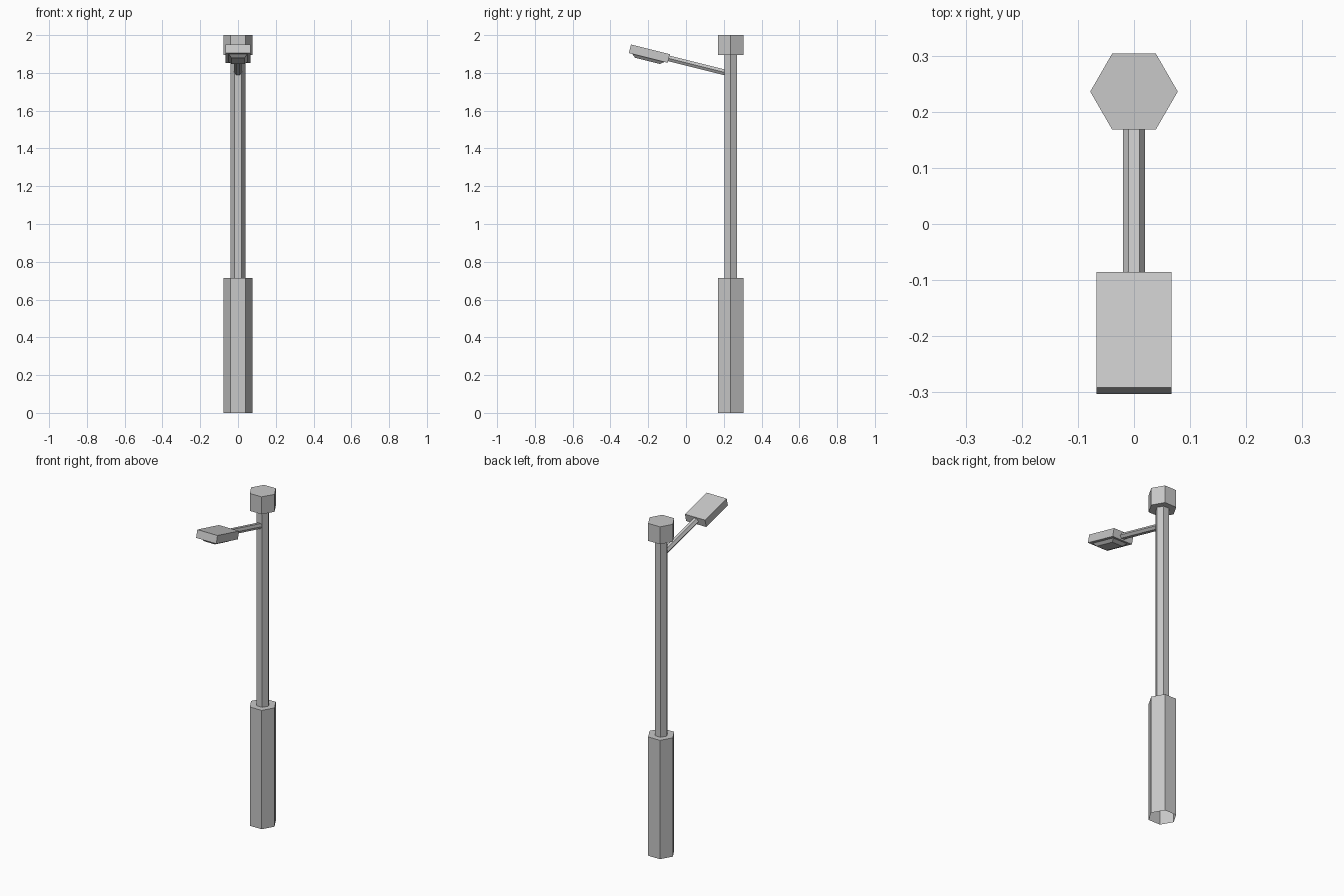
import bpy
import bmesh
import math
from mathutils import Matrix

if "Cube" in bpy.data.objects:
    bpy.data.objects.remove(bpy.data.objects["Cube"], do_unlink=True)

grey = bpy.data.materials.new("Painted grey metal")
grey.use_nodes = True
COLOUR = (0.58, 0.58, 0.58, 1)
grey.diffuse_color = COLOUR
grey.node_tree.nodes["Principled BSDF"].inputs["Base Color"].default_value = COLOUR


def ring(bm, sides, rx, ry, z):
    """Hexagons point along x; four-sided rings are rectangles of half size rx, ry."""
    turn, grow = (math.pi / 4, math.sqrt(2)) if sides == 4 else (0, 1)
    angles = [turn + math.tau * i / sides for i in range(sides)]
    return [bm.verts.new((grow * rx * math.cos(a), grow * ry * math.sin(a), z)) for a in angles]


def prism(name, sides, bottom, top, location, tilt=0, open_bottom=False):
    """Flat-faced solid between two rings, each given as (rx, ry, z)."""
    bm = bmesh.new()
    low, high = ring(bm, sides, *bottom), ring(bm, sides, *top)
    for i in range(sides):
        j = (i + 1) % sides
        bm.faces.new((low[i], low[j], high[j], high[i]))
    bm.faces.new(high)
    if not open_bottom:
        bm.faces.new(low[::-1])
    bm.transform(Matrix.Translation(location) @ Matrix.Rotation(tilt, 4, "X"))
    mesh = bpy.data.meshes.new(name)
    bm.to_mesh(mesh)
    bm.free()
    mesh.materials.append(grey)
    obj = bpy.data.objects.new(name, mesh)
    bpy.context.collection.objects.link(obj)
    return obj


# Upright column: hollow base, slim pole and cap
POST = (0, 0.236, 0)
BASE_TOP, CAP_BOTTOM = 0.715, 1.895
WIDE, SLIM = 0.078, 0.0385
prism("base", 6, (WIDE, WIDE, 0), (WIDE, WIDE, BASE_TOP), POST, open_bottom=True)
prism("pole", 6, (SLIM, SLIM, BASE_TOP), (SLIM, SLIM, CAP_BOTTOM), POST)
prism("cap", 6, (WIDE, WIDE, CAP_BOTTOM), (WIDE, WIDE, 2), POST)

# Arm rising forward from the pole
SLOPE = math.radians(14)
prism("arm", 6, (0.02, 0.0175, 0), (0.02, 0.0175, 0.34), (0, 0.22, 1.799), math.pi / 2 - SLOPE)

# Lamp head, with a tapered lens beneath it
HEAD = (0, -0.194, 1.902)
HALF = 0.0235
prism("lamp_head", 4, (0.067, 0.106, -HALF), (0.067, 0.106, HALF), HEAD, -SLOPE)
prism("lamp_lens", 4, (0.035, 0.068, -HALF - 0.016), (0.049, 0.088, -HALF), HEAD, -SLOPE)
